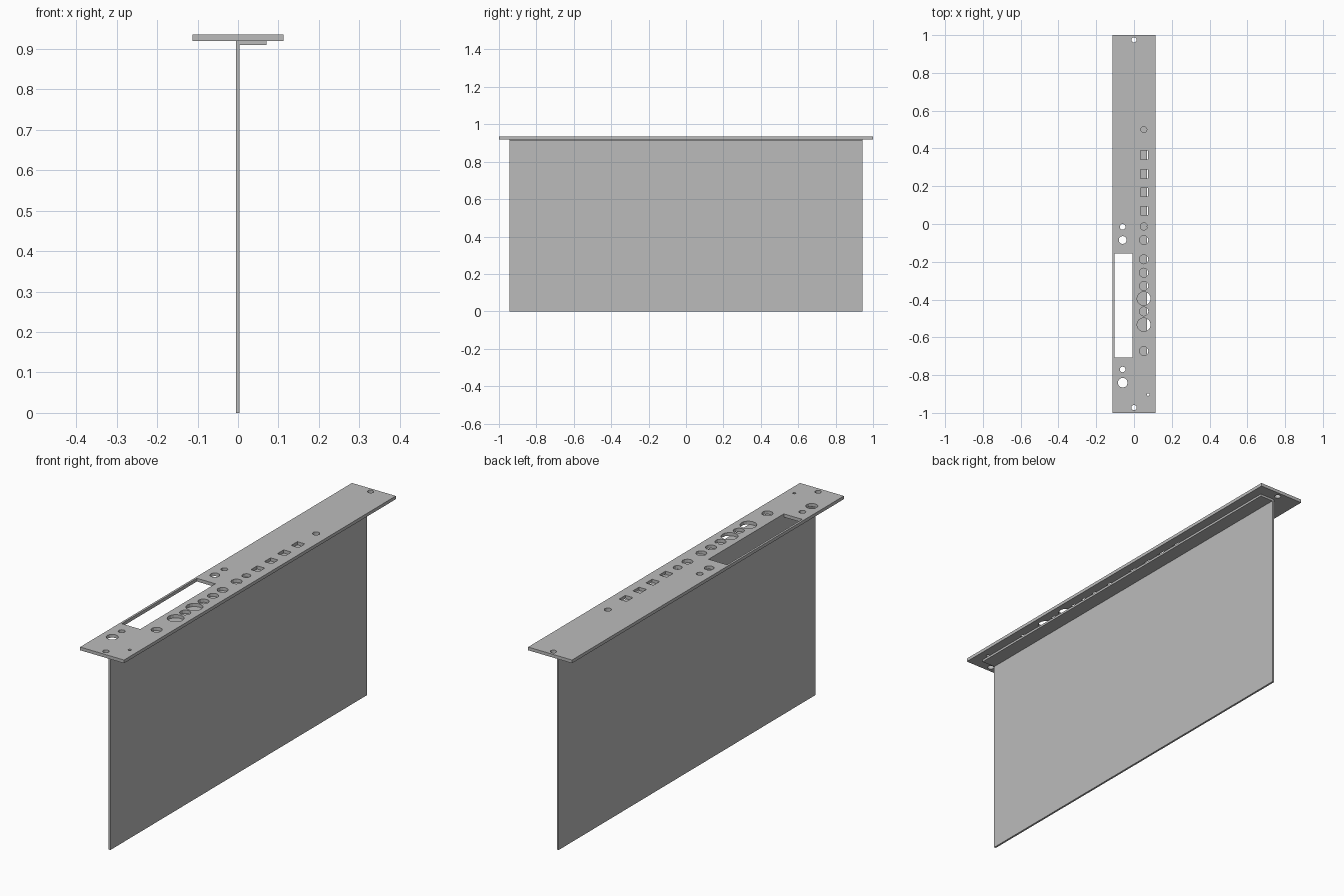
import bpy, bmesh, math

cube = bpy.data.objects.get("Cube")
if cube:
    bpy.data.objects.remove(cube, do_unlink=True)

grey = bpy.data.materials.new("plain_grey")
grey.use_nodes = True
GREY = (0.5, 0.5, 0.5, 1)
grey.diffuse_color = GREY
grey.node_tree.nodes["Principled BSDF"].inputs["Base Color"].default_value = GREY


def rect(x0, x1, y0, y1):
    return [(x0, y0), (x1, y0), (x1, y1), (x0, y1)]


def ring(x, y, r):
    n = 16 if r > 0.03 else 12
    return [(x + r * math.cos(math.tau * i / n),
             y + r * math.sin(math.tau * i / n)) for i in range(n)]


def plate(name, outlines, z0, z1):
    """Flat plate; the first outline is the rim, the others are holes."""
    curve = bpy.data.curves.new(name + "_outline", "CURVE")
    curve.dimensions = "2D"
    curve.fill_mode = "BOTH"
    curve.extrude = (z1 - z0) / 2
    for pts in outlines:
        spline = curve.splines.new("POLY")
        spline.points.add(len(pts) - 1)
        for p, (x, y) in zip(spline.points, pts):
            p.co = (x, y, 0, 1)
        spline.use_cyclic_u = True
    temp = bpy.data.objects.new(name + "_temp", curve)
    bpy.context.collection.objects.link(temp)
    deps = bpy.context.evaluated_depsgraph_get()
    mesh = bpy.data.meshes.new_from_object(temp.evaluated_get(deps))
    bpy.data.objects.remove(temp, do_unlink=True)
    bpy.data.curves.remove(curve)

    bm = bmesh.new()
    bm.from_mesh(mesh)
    bmesh.ops.remove_doubles(bm, verts=bm.verts, dist=1e-5)
    bmesh.ops.recalc_face_normals(bm, faces=bm.faces)
    for f in bm.faces:
        f.smooth = False
        f.material_index = 0
    bm.to_mesh(mesh)
    bm.free()
    mesh.name = name
    mesh.materials.clear()
    mesh.materials.append(grey)
    obj = bpy.data.objects.new(name, mesh)
    obj.location.z = (z0 + z1) / 2
    bpy.context.collection.objects.link(obj)
    return obj


# Face plate openings: long slot, screw holes, socket holes, button windows
holes = [rect(-0.103, -0.008, -0.708, -0.155)]
holes += [ring(0, y, 0.014) for y in (-0.972, 0.975)]
holes += [ring(-0.06, y, r) for y, r in
          ((-0.015, 0.015), (-0.085, 0.021), (-0.77, 0.015), (-0.84, 0.026))]
holes += [ring(0.052, y, 0.024) for y in
          (-0.085, -0.187, -0.258, -0.328, -0.463, -0.673)]
holes += [ring(0.052, y, 0.036) for y in (-0.395, -0.533)]
holes += [ring(0.052, 0.5, 0.016), ring(0.052, -0.013, 0.019),
          ring(0.075, -0.903, 0.007)]
holes += [rect(0.034, 0.073, y - 0.023, y + 0.023)
          for y in (0.07, 0.168, 0.265, 0.365)]

plate("face_plate", [rect(-0.113, 0.113, -1, 1)] + holes, 0.92, 0.935)

# Strip behind the sockets and the upright board
plate("backing_strip", [rect(0.004, 0.07, -0.944, 0.944)], 0.91, 0.92)
plate("upright_board", [rect(-0.005, 0.004, -0.944, 0.944)], 0, 0.92)
